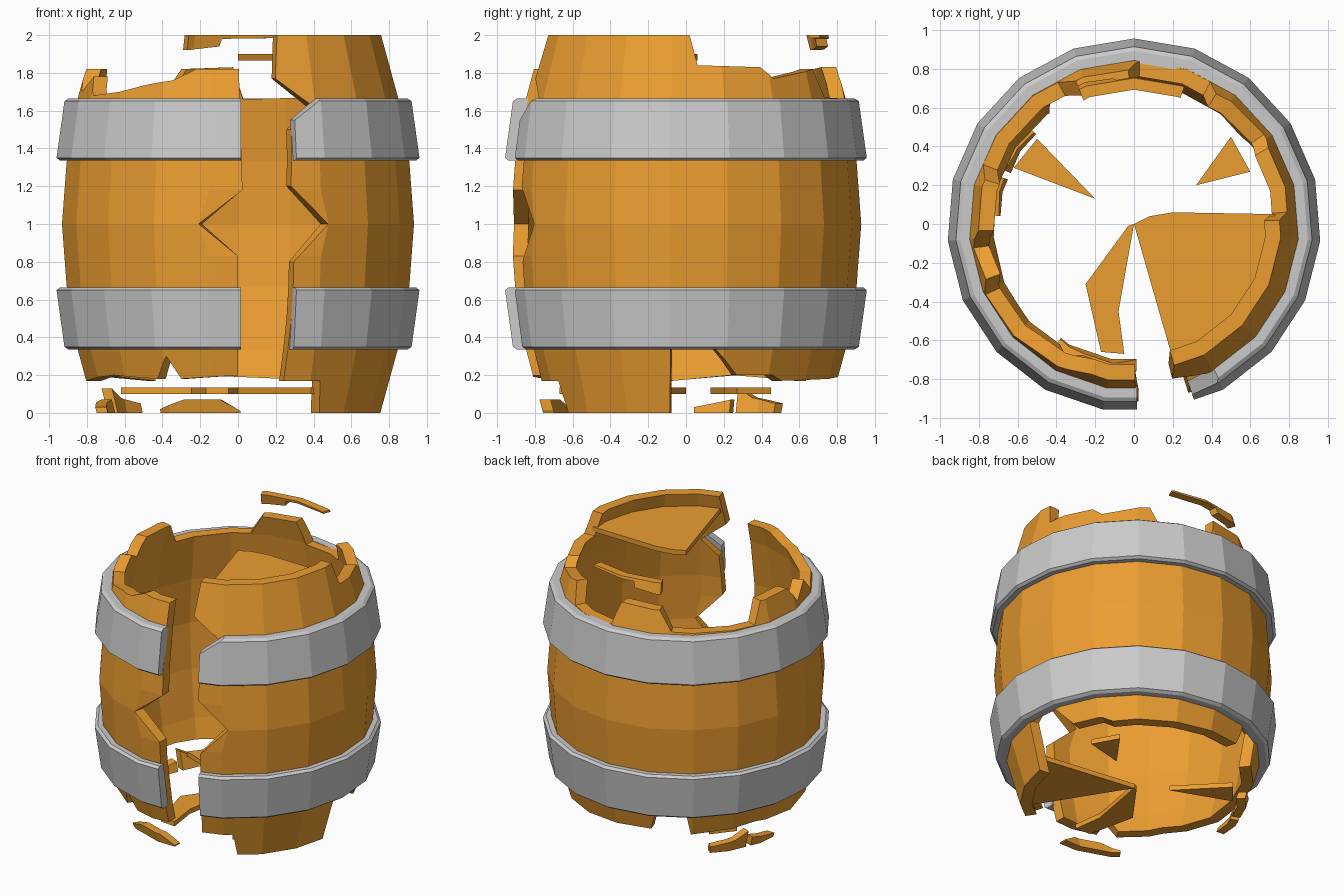
import bpy, bmesh, math
from math import sin, cos, radians, pi

if "Cube" in bpy.data.objects:
    bpy.data.objects.remove(bpy.data.objects["Cube"])

SIDES = 19          # staves, one corner pointing to the back (+y)
Y_SHIFT = -0.007    # centres the odd-sided outline

wood = bpy.data.materials.new("wood")
wood.diffuse_color = (0.84, 0.34, 0.03, 1)
wood.use_nodes = True
wood.node_tree.nodes["Principled BSDF"].inputs["Base Color"].default_value = wood.diffuse_color


def lerp(points, t):
    """Piecewise linear lookup in a list of (t, value)."""
    if t <= points[0][0]:
        return points[0][1]
    for (a, va), (b, vb) in zip(points, points[1:]):
        if t <= b:
            return va + (vb - va) * (t - a) / (b - a)
    return points[-1][1]


def on_stave(r, z, deg):
    """Point on the flat-sided ring of corner radius r."""
    step = 2 * pi / SIDES
    off = (radians(deg - 90) % step) - step / 2
    r *= cos(step / 2) / cos(off)
    return (r * cos(radians(deg)), r * sin(radians(deg)) + Y_SHIFT, z)


def finish(bm, name, mat):
    bmesh.ops.remove_doubles(bm, verts=bm.verts, dist=0.0004)
    bmesh.ops.recalc_face_normals(bm, faces=bm.faces)
    me = bpy.data.meshes.new(name)
    bm.to_mesh(me)
    bm.free()
    ob = bpy.data.objects.new(name, me)
    bpy.context.collection.objects.link(ob)
    if mat:
        me.materials.append(mat)
    return ob


def shell(name, outer, inner, lo, hi, right, left, mat=None):
    """Thick curved wall: lo/hi are edges by angle, right/left are edges by height."""
    zs = sorted({p[0] for c in (outer, inner, right, left) for p in c})
    a0, a1 = min(p[1] for p in right), max(p[1] for p in left)
    corners = [90 + k * 360 / SIDES for k in range(-SIDES, SIDES)]
    angs = {a0, a1} | {p[0] for p in lo + hi} | set(corners)
    angs |= {p[1] for p in right + left}
    angs = sorted(a for a in angs if a0 <= a <= a1)
    bm = bmesh.new()
    grids = []
    for prof in (outer, inner):
        grid = []
        for a in angs:
            col = []
            for z in zs:
                z = min(max(z, lerp(lo, a)), lerp(hi, a))
                ang = min(max(a, lerp(right, z)), lerp(left, z))
                col.append(bm.verts.new(on_stave(lerp(prof, z), z, ang)))
            grid.append(col)
        grids.append(grid)
    o, n = grids
    I, J = len(angs) - 1, len(zs) - 1
    for g in grids:
        for i in range(I):
            for j in range(J):
                bm.faces.new((g[i][j], g[i + 1][j], g[i + 1][j + 1], g[i][j + 1]))
    for j in (0, J):
        for i in range(I):
            bm.faces.new((o[i][j], o[i + 1][j], n[i + 1][j], n[i][j]))
    for i in (0, I):
        for j in range(J):
            bm.faces.new((o[i][j], o[i][j + 1], n[i][j + 1], n[i][j]))
    return finish(bm, name, mat)


def board(name, pts, z0, z1):
    """Flat shard of a lid."""
    bm = bmesh.new()
    f = bm.faces.new([bm.verts.new((x, y, z0)) for x, y in pts])
    top = bmesh.ops.extrude_face_region(bm, geom=[f])["geom"]
    for v in top:
        if isinstance(v, bmesh.types.BMVert):
            v.co.z = z1
    return finish(bm, name, wood)


def arc(r, a0, a1, n=6):
    return [(r * cos(radians(a0 + (a1 - a0) * i / n)),
             r * sin(radians(a0 + (a1 - a0) * i / n))) for i in range(n + 1)]


# Bulging wooden wall with broken rims and a split at the front
half = [(0, .76), (.33, .85), (.67, .91), (1, .935)]
OUT = half + [(2 - z, r) for z, r in reversed(half[:-1])]
INN = [(z, r - .08) for z, r in OUT]
rim_top = [(-80, 2), (2, 2), (5, 1.84), (30, 1.83), (35, 1.77), (58, 1.82), (62, 1.67),
           (88, 1.66), (92, 1.83), (112, 1.82), (118, 1.68), (158, 1.67), (163, 1.82),
           (182, 1.82), (188, 1.7), (200, 1.78), (205, 1.68), (222, 1.7), (235, 1.74),
           (245, 1.76), (254, 1.82), (272, 1.82)]
rim_low = [(-80, .17), (-57, .17), (-55, 0), (-6, 0), (-5, .35), (4, .45), (20, .2),
           (35, .2), (40, .17), (70, .18), (108, .2), (112, .4), (124, .4), (127, .17),
           (160, .2), (185, .17), (215, .2), (238, .18), (243, .3), (248, .18), (272, .2)]
split_right = [(0, -73), (.5, -71), (.8, -71), (1, -59), (1.2, -72), (1.5, -71),
               (1.62, -62), (1.77, -76), (2, -74)]
split_left = [(0, 270), (.83, 270), (1, 257), (1.18, 271.5), (2, 270)]
shell("barrel_wall", OUT, INN, rim_low, rim_top, split_right, split_left, wood)

# Two tapering metal hoops with chamfered edges, split at the front
for name, flip in (("lower_hoop", False), ("upper_hoop", True)):
    outer = [(.335, .9), (.35, .922), (.65, .964), (.665, .945)]
    inner = [(.335, .84), (.665, .9)]
    right = [(.335, -71), (.5, -71), (.665, -71)]
    if flip:
        outer, inner = ([(2 - z, r) for z, r in reversed(p)] for p in (outer, inner))
        right = [(1.335, -71), (1.55, -71), (1.665, -61)]
    z0, z1 = outer[0][0], outer[-1][0]
    shell(name, outer, inner, [(0, z0)], [(0, z1)], right, [(z0, 271), (z1, 271)])

# Remaining shards of the top and bottom lids
board("top_lid_shard", [(0, 0), (.08, .04), (.2, .06)] + arc(.73, 4, -74), 1.865, 1.9)
board("bottom_lid_shard", [(0, 0)] + arc(.73, -8, -58), .1, .135)
board("bottom_front_shard", [(0, 0), (-.03, -.01), (-.25, -.31), (-.17, -.66), (-.05, -.67),
                             (-.08, -.45)], .1, .135)
board("bottom_left_shard", [(-.2, .13), (-.5, .44), (-.62, .29)], .1, .135)
board("bottom_right_shard", [(.32, .2), (.6, .27), (.5, .45)], .1, .135)

# Loose rim splinters: name, lower edge by angle, upper edge by angle
splinters = [
    ("back_rim_splinter", [(70, 1.985), (97, 1.98), (98, 1.94), (112, 1.92)], [(70, 2), (112, 2)]),
    ("left_rim_splinter", [(160, 0), (176, 0)], [(160, .07), (176, .03)]),
    ("back_left_rim_splinter", [(137, 0), (157, 0)], [(137, .05), (150, .08), (157, .13)]),
    ("front_rim_splinter", [(237, 0), (271, 0)], [(237, .02), (248, .07), (263, .07), (271, .01)]),
]
for name, lo, hi in splinters:
    ends = [[(0, lo[i][0]), (2, lo[i][0])] for i in (0, -1)]
    zs = sorted({p[1] for p in lo + hi})
    shell(name, [(z, lerp(OUT, z)) for z in zs], [(z, lerp(OUT, z) - .06) for z in zs],
          lo, hi, ends[0], ends[1], wood)
